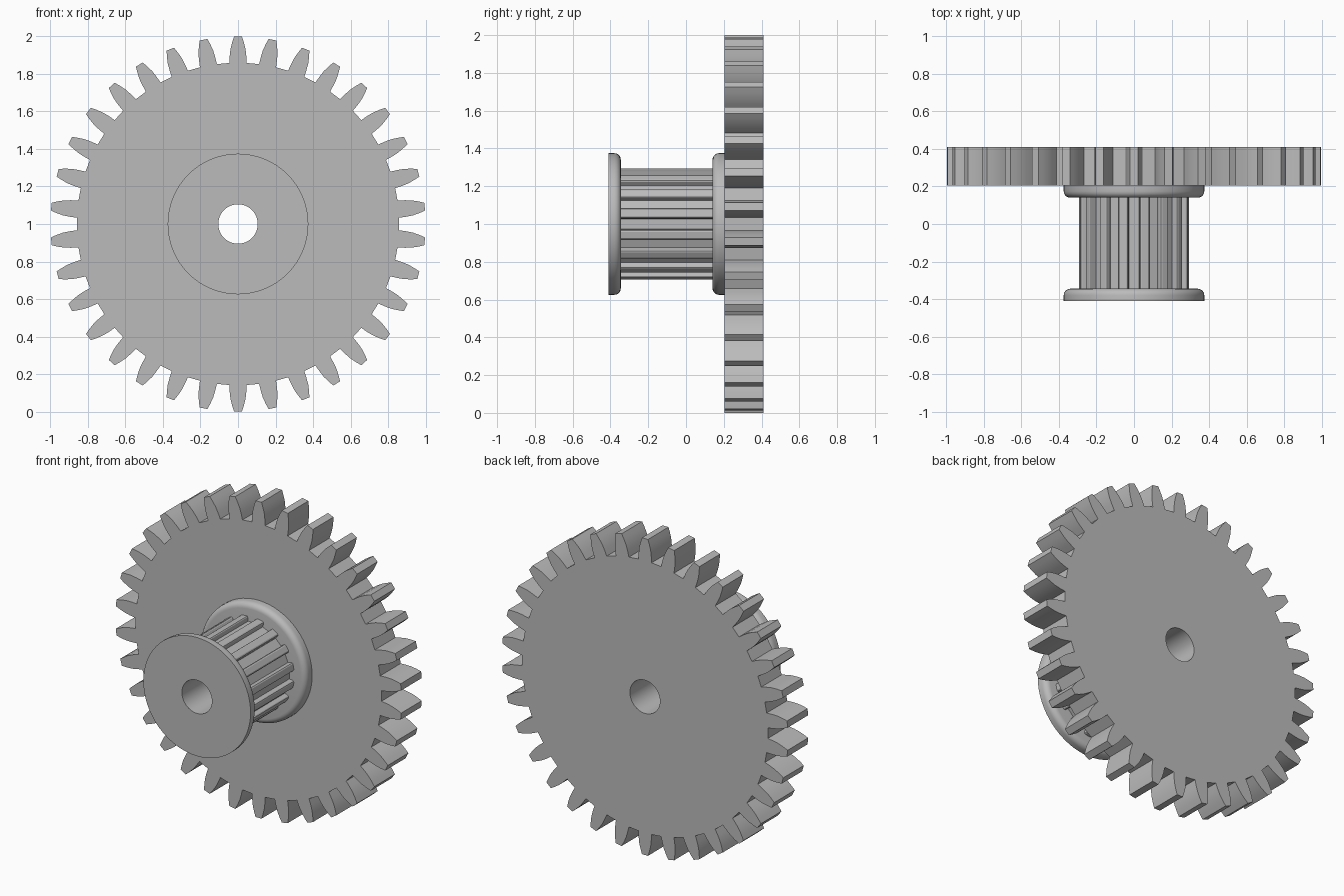
import bpy, bmesh
from math import sin, cos, pi, radians
from mathutils import Vector

BORE = 0.105
SEGMENTS = 64
AXIS_Z = 1.0

cube = bpy.data.objects.get("Cube")
if cube:
    bpy.data.objects.remove(cube, do_unlink=True)

# Single grey plastic colour
grey = bpy.data.materials.new("plain_grey")
grey.use_nodes = True
colour = (0.5, 0.5, 0.5, 1)
grey.diffuse_color = colour
bsdf = next(n for n in grey.node_tree.nodes if n.type == 'BSDF_PRINCIPLED')
bsdf.inputs["Base Color"].default_value = colour


def finish(name, bm, smooth_angle):
    bmesh.ops.recalc_face_normals(bm, faces=bm.faces)
    mesh = bpy.data.meshes.new(name)
    bm.to_mesh(mesh)
    bm.free()
    mesh.materials.append(grey)
    obj = bpy.data.objects.new(name, mesh)
    obj.location.z = AXIS_Z
    bpy.context.collection.objects.link(obj)
    bpy.ops.object.select_all(action='DESELECT')
    obj.select_set(True)
    bpy.context.view_layer.objects.active = obj
    bpy.ops.object.shade_smooth_by_angle(angle=radians(smooth_angle))
    return obj


def outline(count, half_profile):
    """Repeat a mirrored (radius, half width) profile around the axis, from the top."""
    points = []
    for i in range(count):
        centre = i * 2 * pi / count
        left = [(r, -w / r) for r, w in half_profile]
        right = [(r, w / r) for r, w in reversed(half_profile)]
        points += [(r * sin(centre + a), r * cos(centre + a)) for r, a in left + right]
    return points


def toothed_wheel(name, points, y0, y1):
    """Extrude a toothed outline with a round bore along y."""
    bm = bmesh.new()
    circle = [(BORE * sin(i * 2 * pi / SEGMENTS), BORE * cos(i * 2 * pi / SEGMENTS))
              for i in range(SEGMENTS)]
    for loop in (points, circle):
        verts = [bm.verts.new((x, y0, z)) for x, z in loop]
        for a, b in zip(verts, verts[1:] + verts[:1]):
            bm.edges.new((a, b))
    bmesh.ops.triangle_fill(bm, use_beauty=True, edges=bm.edges[:], normal=Vector((0, -1, 0)))
    grown = bmesh.ops.extrude_face_region(bm, geom=bm.faces[:], use_keep_orig=True)
    moved = [g for g in grown["geom"] if isinstance(g, bmesh.types.BMVert)]
    bmesh.ops.translate(bm, verts=moved, vec=(0, y1 - y0, 0))
    return finish(name, bm, 15)


def flange(name, flat_y, round_y, radius=0.375, fillet=0.035, steps=5):
    """Lathe a disc with one rounded rim and a bore."""
    way = 1 if round_y > flat_y else -1
    profile = [(BORE, flat_y), (radius, flat_y)]
    for i in range(steps + 1):
        a = i / steps * pi / 2
        profile.append((radius - fillet + fillet * cos(a),
                        round_y - way * fillet + way * fillet * sin(a)))
    profile.append((BORE, round_y))
    bm = bmesh.new()
    verts = [bm.verts.new((r, y, 0)) for r, y in profile]
    edges = [bm.edges.new(pair) for pair in zip(verts, verts[1:] + verts[:1])]
    bmesh.ops.spin(bm, geom=verts + edges, cent=(0, 0, 0), axis=(0, 1, 0),
                   angle=2 * pi, steps=SEGMENTS, use_merge=True)
    bmesh.ops.remove_doubles(bm, verts=bm.verts, dist=0.0001)
    return finish(name, bm, 30)


# Large spur gear at the back: each tooth narrows towards its tip
tooth = [(0.86, 0.046), (0.90, 0.044), (0.935, 0.040), (0.97, 0.031), (1.0, 0.021)]
toothed_wheel("large_gear", outline(34, tooth), 0.205, 0.41)

# Belt pulley drum: rounded-lip grooves cut into a cylinder
groove = [(0.296, 0.042), (0.293, 0.034), (0.287, 0.030), (0.262, 0.0276)]
toothed_wheel("pulley_drum", outline(16, groove), -0.345, 0.14)

# Flanges with rounded rims facing the drum
flange("front_flange", -0.41, -0.345)
flange("back_flange", 0.205, 0.14)
